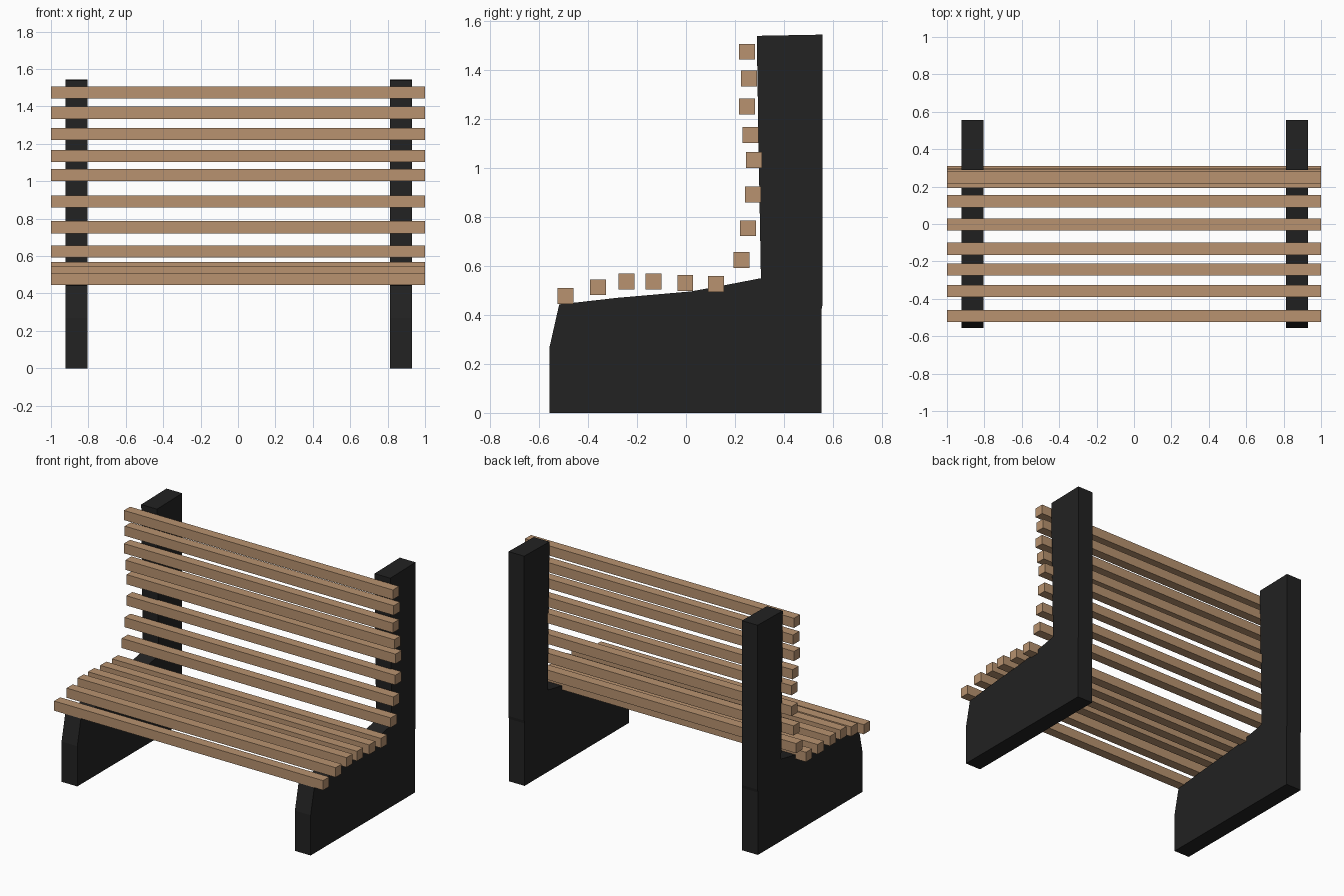
import bpy
import bmesh

if "Cube" in bpy.data.objects:
    bpy.data.objects.remove(bpy.data.objects["Cube"])


def material(name, rgb):
    m = bpy.data.materials.new(name)
    m.diffuse_color = (*rgb, 1)
    m.use_nodes = True
    m.node_tree.nodes["Principled BSDF"].inputs["Base Color"].default_value = m.diffuse_color
    return m


wood = material("light wood", (0.48, 0.29, 0.16))
black = material("charcoal black", (0.016, 0.016, 0.016))


def extrude_x(name, profile, x0, x1, mat):
    """Extrude a (y, z) outline from x0 to x1."""
    bm = bmesh.new()
    face = bm.faces.new([bm.verts.new((x0, y, z)) for y, z in profile])
    ext = bmesh.ops.extrude_face_region(bm, geom=[face])
    verts = [v for v in ext["geom"] if isinstance(v, bmesh.types.BMVert)]
    bmesh.ops.translate(bm, verts=verts, vec=(x1 - x0, 0, 0))
    bmesh.ops.recalc_face_normals(bm, faces=bm.faces)
    me = bpy.data.meshes.new(name)
    bm.to_mesh(me)
    bm.free()
    me.materials.append(mat)
    ob = bpy.data.objects.new(name, me)
    bpy.context.collection.objects.link(ob)


# Side panels: leg, sloping seat support and upright in one outline
panel = [(-0.557, 0), (0.553, 0), (0.553, 0.42), (0.557, 0.44), (0.557, 1.545),
         (0.289, 1.54), (0.297, 1.05), (0.306, 0.55), (0.15, 0.52), (0.02, 0.496),
         (-0.28, 0.47), (-0.518, 0.443), (-0.557, 0.27)]
extrude_x("left_side_panel", panel, -0.922, -0.805, black)
extrude_x("right_side_panel", panel, 0.813, 0.93, black)


# Slats: square bars given by their centre (y, z)
def slats(name, centres, h=0.0325):
    for i, (y, z) in enumerate(centres):
        square = [(y - h, z - h), (y + h, z - h), (y + h, z + h), (y - h, z + h)]
        extrude_x(f"{name}_{i + 1}", square, -1, 1, wood)


slats("seat_slat", [(-0.492, 0.477), (-0.359, 0.513), (-0.243, 0.536),
                    (-0.132, 0.536), (-0.003, 0.53), (0.122, 0.526)])
slats("back_slat", [(0.226, 0.624), (0.254, 0.754), (0.274, 0.892), (0.277, 1.033),
                    (0.264, 1.135), (0.249, 1.252), (0.258, 1.366), (0.249, 1.475)])
